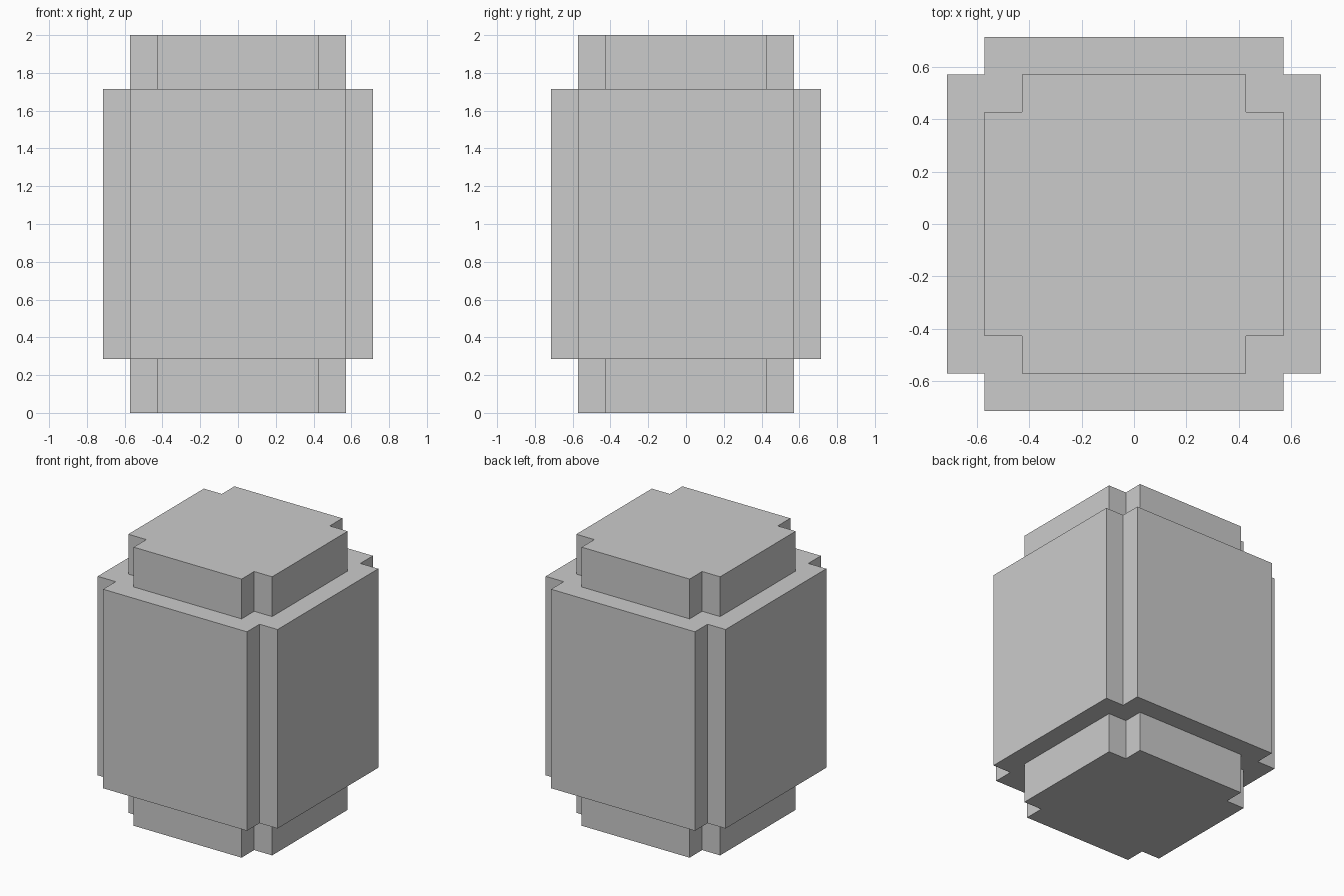
import bpy
import bmesh

if "Cube" in bpy.data.objects:
    bpy.data.objects.remove(bpy.data.objects["Cube"])

U = 1 / 7  # grid module: the model is 14 modules tall


def notched_ring(bm, half, z):
    """Square outline with a one-module notch at each corner, counter-clockwise."""
    a, b = half * U, (half - 1) * U
    pts = []
    x_y = [(a, b), (b, b), (b, a)]
    for _ in range(4):
        pts += x_y
        x_y = [(-y, x) for x, y in x_y]  # turn 90 degrees for the next corner
    return [bm.verts.new((x, y, z * U)) for x, y in pts]


# Stepped body: narrow foot, wide middle, narrow top (half width, height in modules)
levels = [(4, 0), (4, 2), (5, 2), (5, 12), (4, 12), (4, 14)]
bm = bmesh.new()
rings = [notched_ring(bm, half, z) for half, z in levels]

# Walls and step ledges
for low, high in zip(rings, rings[1:]):
    n = len(low)
    for i in range(n):
        j = (i + 1) % n
        bm.faces.new((low[i], low[j], high[j], high[i]))

# Bottom and top
bm.faces.new(rings[0][::-1])
bm.faces.new(rings[-1])

mesh = bpy.data.meshes.new("stepped_body")
bm.to_mesh(mesh)
bm.free()
body = bpy.data.objects.new("stepped_body", mesh)
bpy.context.collection.objects.link(body)
